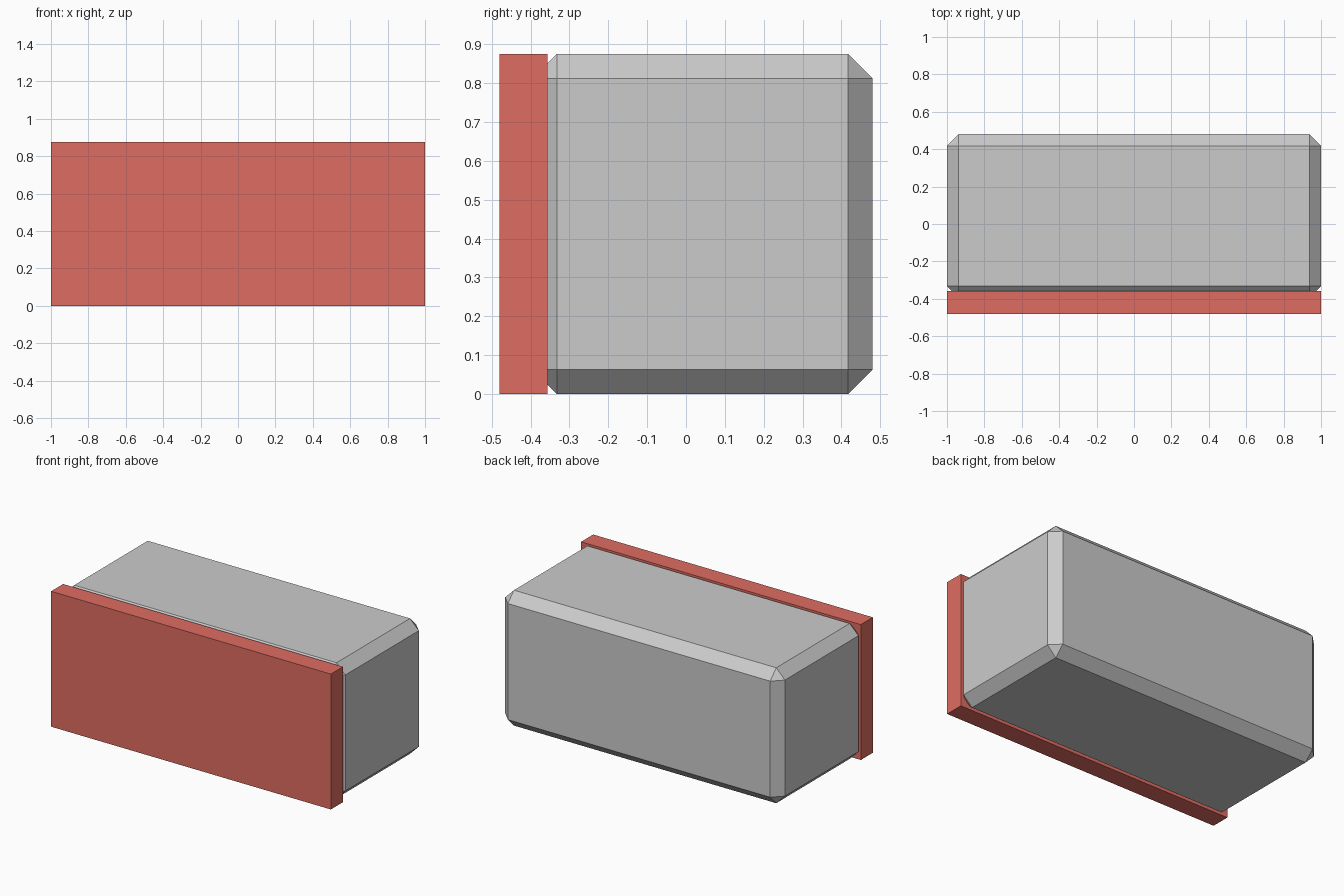
import bpy

if "Cube" in bpy.data.objects:
    bpy.data.objects.remove(bpy.data.objects["Cube"])

HEIGHT = 0.875
DEPTH = 0.96
PLATE = 0.123
CHAMFER = 0.0625


def box(name, low, high):
    size = [b - a for a, b in zip(low, high)]
    centre = [(a + b) / 2 for a, b in zip(low, high)]
    bpy.ops.mesh.primitive_cube_add(size=1, location=centre)
    obj = bpy.context.object
    obj.name = name
    obj.scale = size
    bpy.ops.object.transform_apply(location=False, rotation=False, scale=True)
    return obj


# Chamfered body, its front end sunk slightly into the plate
body = box("body", (-1, DEPTH / 2 - HEIGHT, 0), (1, DEPTH / 2, HEIGHT))
bevel = body.modifiers.new("chamfer", 'BEVEL')
bevel.width = CHAMFER
bevel.segments = 1
bevel.limit_method = 'NONE'

# Flat red front plate
plate = box("front_plate", (-1, -DEPTH / 2, 0), (1, -DEPTH / 2 + PLATE, HEIGHT))
red = bpy.data.materials.new("red")
red.diffuse_color = (0.74, 0.15, 0.12, 1)
red.use_nodes = True
red.node_tree.nodes["Principled BSDF"].inputs["Base Color"].default_value = red.diffuse_color
plate.data.materials.append(red)
